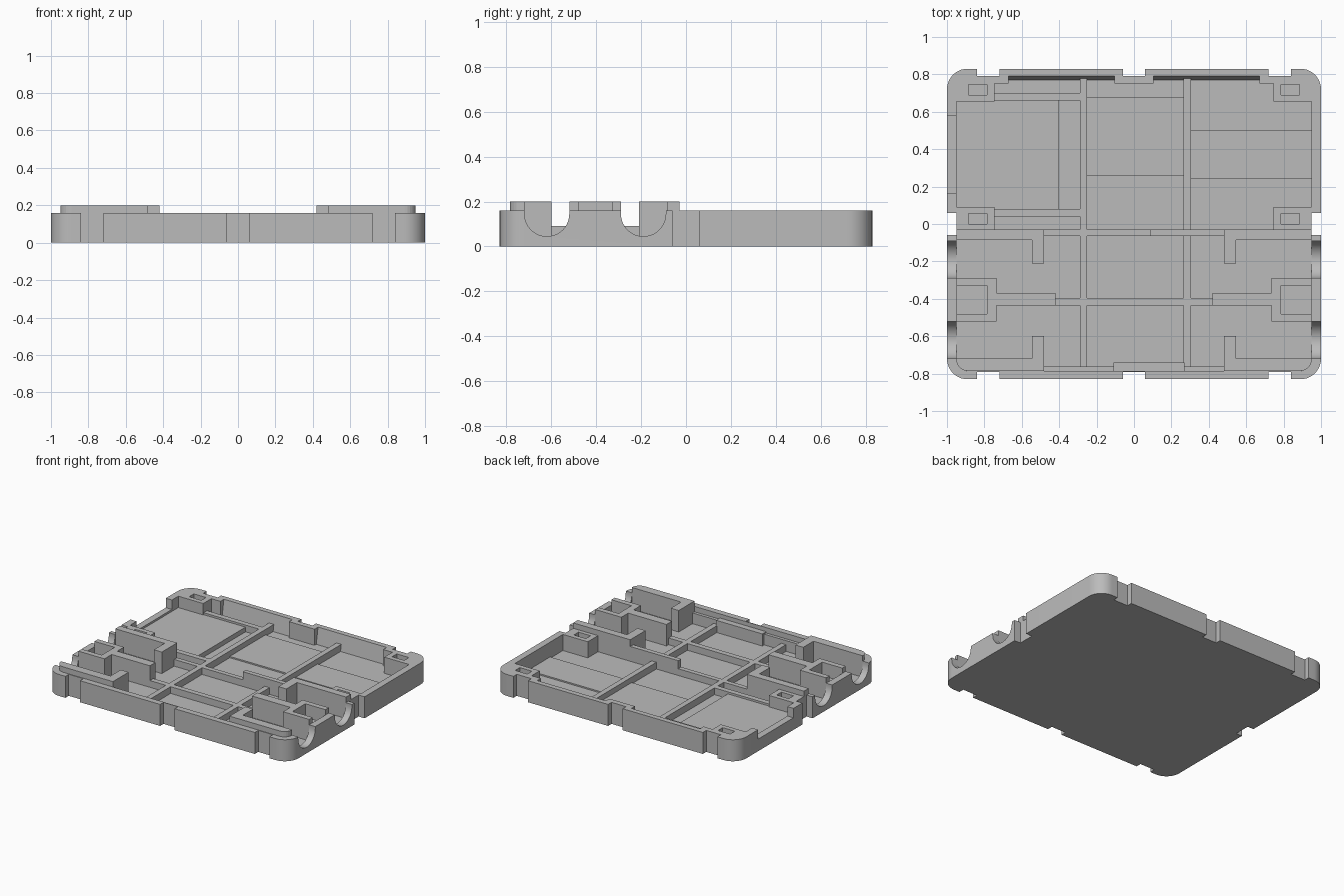
import bpy
import bmesh
import math

cube = bpy.data.objects.get("Cube")
if cube:
    bpy.data.objects.remove(cube, do_unlink=True)

FLOOR, RIB, RIM, TOP = 0.04, 0.09, 0.16, 0.2

grey = bpy.data.materials.new("plain grey")
grey.use_nodes = True
grey.diffuse_color = (0.5, 0.5, 0.5, 1)
grey.node_tree.nodes["Principled BSDF"].inputs["Base Color"].default_value = (0.5, 0.5, 0.5, 1)


def extrude(name, outline, direction):
    """Solid made by sweeping a flat outline along a direction."""
    bm = bmesh.new()
    face = bm.faces.new([bm.verts.new(p) for p in outline])
    swept = bmesh.ops.extrude_face_region(bm, geom=[face])["geom"]
    bmesh.ops.translate(bm, vec=direction, verts=[v for v in swept if isinstance(v, bmesh.types.BMVert)])
    bmesh.ops.recalc_face_normals(bm, faces=bm.faces)
    mesh = bpy.data.meshes.new(name)
    bm.to_mesh(mesh)
    bm.free()
    mesh.materials.append(grey)
    obj = bpy.data.objects.new(name, mesh)
    bpy.context.collection.objects.link(obj)
    return obj


def box(name, x0, x1, y0, y1, z0, z1):
    x0, x1 = sorted((x0, x1))
    return extrude(name, [(x0, y0, z0), (x1, y0, z0), (x1, y1, z0), (x0, y1, z0)], (0, 0, z1 - z0))


def rounded(name, x, y0, y1, z0, z1, r):
    """Slab with rounded upright corners."""
    outline = []
    corners = [(x - r, y1 - r), (r - x, y1 - r), (r - x, y0 + r), (x - r, y0 + r)]
    for i, (cx, cy) in enumerate(corners):
        for k in range(11):
            a = math.radians(90 * i + 9 * k)
            outline.append((cx + r * math.cos(a), cy + r * math.sin(a), z0))
    return extrude(name, outline, (0, 0, z1 - z0))


def profile_x(name, yz, x0, x1):
    """Profile in the side plane swept along x."""
    return extrude(name, [(x0, y, z) for y, z in yz], (x1 - x0, 0, 0))


def carve(obj, cutters):
    for cutter in cutters:
        mod = obj.modifiers.new("cut", "BOOLEAN")
        mod.operation = "DIFFERENCE"
        mod.solver = "EXACT"
        mod.object = cutter
    deps = bpy.context.evaluated_depsgraph_get()
    mesh = bpy.data.meshes.new_from_object(obj.evaluated_get(deps))
    obj.modifiers.clear()
    obj.data = mesh
    for cutter in cutters:
        bpy.data.objects.remove(cutter, do_unlink=True)


# Tray body: rounded slab, hollowed, with notches around the rim
tray = rounded("tray_body", 1, -0.83, 0.83, 0, RIM, 0.11)
cuts = [rounded("cavity", 0.95, -0.785, 0.75, FLOOR, 0.3, 0.06)]
for y0, y1 in ((-0.9, -0.79), (0.79, 0.9)):
    for x in (-0.78, 0, 0.78):
        cuts.append(box("rim_notch", x - 0.06, x + 0.06, y0, y1, -0.1, 0.3))
for s in (-1, 1):
    cuts.append(box("side_notch", s * 0.95, s * 1.1, -0.06, 0.06, -0.1, 0.3))
    # sloped finger recess in the back rim
    slope = [(0.7, FLOOR), (0.77, FLOOR), (0.793, 0.17), (0.7, 0.17)]
    cuts.append(profile_x("back_recess", slope, min(s * 0.105, s * 0.67), max(s * 0.105, s * 0.67)))
    # round-bottomed cable openings
    for yc in (-0.62, -0.19):
        arc = [(yc + 0.1 * math.cos(math.pi + math.pi * k / 20),
                0.145 + 0.1 * math.sin(math.pi + math.pi * k / 20)) for k in range(21)]
        u = arc + [(yc + 0.1, 0.3), (yc - 0.1, 0.3)]
        cuts.append(profile_x("cable_opening", u, s * 0.975 - 0.125, s * 0.975 + 0.125))
cuts.append(box("side_window", -1.1, -0.9, 0.165, 0.58, RIB, 0.3))
carve(tray, cuts)

# Corner posts with square sockets
for s, side in ((1, "left"), (-1, "right")):
    for end, y0, y1, h0, h1 in (("back", 0.655, 0.77, 0.69, 0.745), ("middle", -0.03, 0.09, 0, 0.055)):
        post = box(f"{end}_{side}_post", s * 0.745, s * 0.95, y0, y1, FLOOR, RIM)
        carve(post, [box("socket", s * 0.785, s * 0.885, h0, h1, 0.08, 0.3)])

# Low ribs dividing the floor
for i, x in enumerate((-0.27, 0.285)):
    box(f"long_rib_{i}", x - 0.02, x + 0.02, -0.785, 0.79, FLOOR, RIB)
box("front_cross_rib", -0.42, 0.42, -0.435, -0.395, FLOOR, RIB)
box("middle_cross_rib", -0.48, 0.085, -0.065, -0.03, FLOOR, RIB)
box("middle_cross_wall", 0.085, 0.48, -0.065, -0.03, FLOOR, 0.15)
for name, y0, y1 in (("upper", 0.66, 0.7), ("lower", 0.04, 0.08)):
    box(f"panel_{name}_rib", -0.75, -0.29, y0, y1, FLOOR, RIB)
box("front_ledge_center", -0.11, 0.27, -0.79, -0.74, FLOOR, 0.13)
box("front_ledge", -0.48, 0.48, -0.79, -0.762, FLOOR, 0.12)

# Stepped floor panels
box("right_floor_panel", -0.95, -0.4, 0.08, 0.66, 0.03, 0.075)
box("center_floor_panel", -0.25, 0.265, 0.26, 0.68, 0.03, 0.05)
box("left_floor_panel", 0.305, 0.95, 0.24, 0.5, 0.03, 0.05)

# Raised holders, mirrored on both sides
for s, side in ((1, "left"), (-1, "right")):
    def raised(part, x0, x1, y0, y1, z0=FLOOR, z1=TOP):
        return box(f"{side}_{part}", s * x0, s * x1, y0, y1, z0, z1)

    raised("holder_middle_wall", 0.48, 0.95, -0.085, -0.03)
    raised("holder_middle_stub", 0.48, 0.545, -0.21, -0.08)
    front = raised("holder_front_wall", 0.48, 0.95, -0.785, -0.72)
    edges = front.modifiers.new("corner", "BEVEL")
    edges.width, edges.segments, edges.affect = 0.06, 6, "EDGES"
    edges.limit_method = "WEIGHT"
    weights = front.data.attributes.new("bevel_weight_edge", "FLOAT", "EDGE")
    for e in front.data.edges:
        a, b = (front.data.vertices[v].co for v in e.vertices)
        if all(abs(p.x) > 0.9 and p.y < -0.75 for p in (a, b)):
            weights.data[e.index].value = 1
    raised("holder_front_stub", 0.48, 0.545, -0.765, -0.6)
    raised("holder_arm", 0.42, 0.75, -0.435, -0.37)
    block = raised("holder_block", 0.735, 0.95, -0.52, -0.29)
    carve(block, [raised("pocket", 0.785, 1, -0.48, -0.33, 0.1, 0.3)])

# Smooth the curved corners, keeping edges sharp
bpy.ops.object.select_all(action="DESELECT")
tray.select_set(True)
bpy.context.view_layer.objects.active = tray
bpy.ops.object.shade_smooth_by_angle(angle=math.radians(30))
